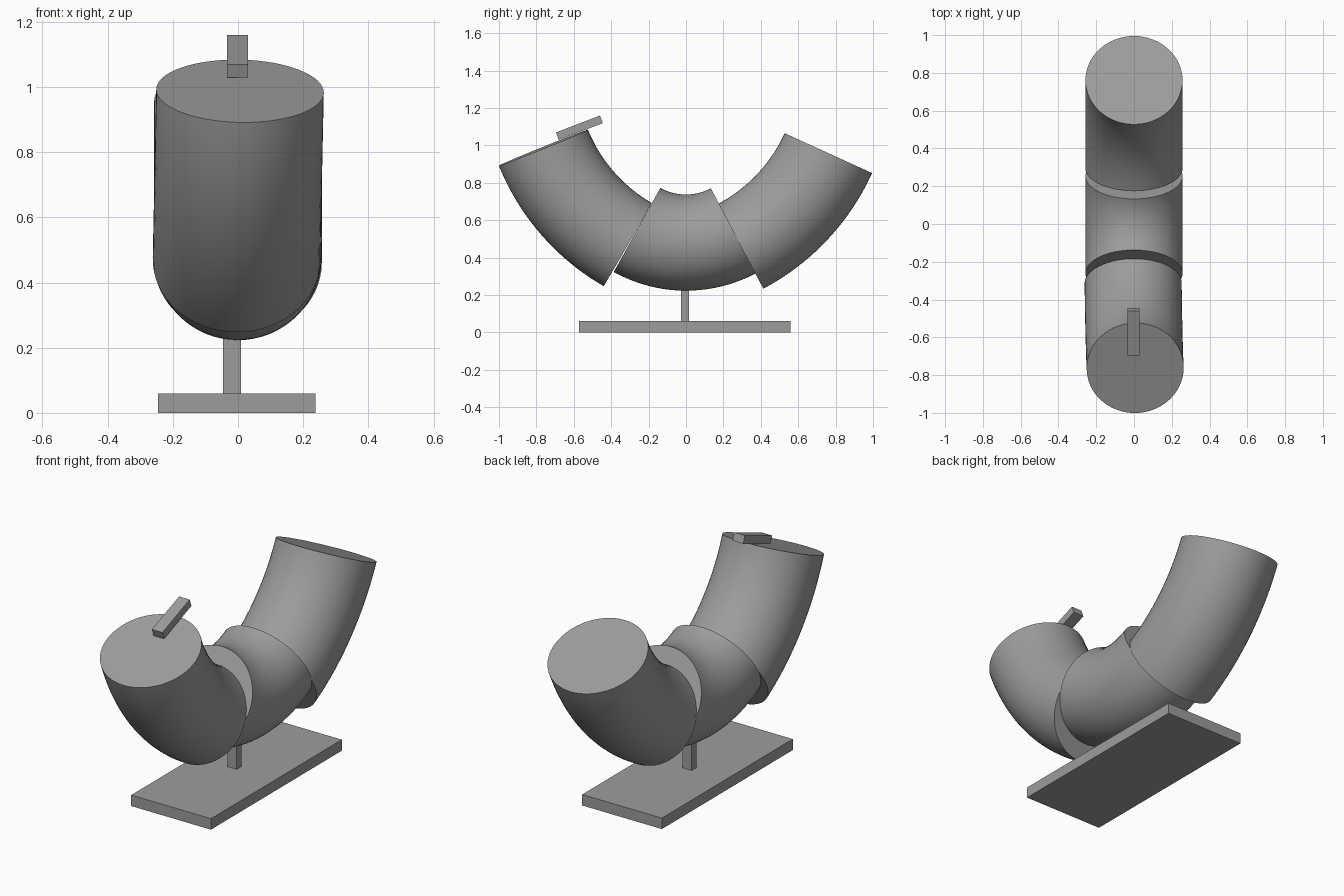
import bpy, bmesh
from math import sin, cos, pi, radians
from mathutils import Matrix, Vector

if "Cube" in bpy.data.objects:
    bpy.data.objects.remove(bpy.data.objects["Cube"])

TUBE_R = 0.257
SIDES = 64
STEPS = 20

# dark grey for every part
GREY = bpy.data.materials.new("dark_grey")
GREY.diffuse_color = (0.335, 0.335, 0.335, 1)
GREY.use_nodes = True
GREY.node_tree.nodes["Principled BSDF"].inputs["Base Color"].default_value = GREY.diffuse_color


def bent_tube(name, cy, cz, bend_r, a0, a1, roll=0.0):
    """Capped tube swept on an arc about (cy, cz); angles from straight down, + toward +y."""
    bm = bmesh.new()
    rings = []
    for i in range(STEPS + 1):
        a = radians(a0 + (a1 - a0) * i / STEPS)
        ring = []
        for k in range(SIDES):
            t = 2 * pi * k / SIDES
            d = bend_r + TUBE_R * cos(t)
            ring.append(bm.verts.new((TUBE_R * sin(t), cy + d * sin(a), cz - d * cos(a))))
        rings.append(ring)
    for r, s in zip(rings, rings[1:]):
        for k in range(SIDES):
            n = (k + 1) % SIDES
            bm.faces.new((r[k], r[n], s[n], s[k]))
    bm.faces.new(rings[0])
    bm.faces.new(rings[-1])
    bmesh.ops.recalc_face_normals(bm, faces=bm.faces)
    # slight lean about the tube's own middle
    am = radians((a0 + a1) / 2)
    pivot = Vector((0, cy + bend_r * sin(am), cz - bend_r * cos(am)))
    bmesh.ops.rotate(bm, verts=bm.verts, cent=pivot, matrix=Matrix.Rotation(radians(roll), 3, 'Y'))
    me = bpy.data.meshes.new(name)
    bm.to_mesh(me)
    bm.free()
    me.materials.append(GREY)
    ob = bpy.data.objects.new(name, me)
    bpy.context.collection.objects.link(ob)
    bpy.ops.object.select_all(action='DESELECT')
    ob.select_set(True)
    bpy.context.view_layer.objects.active = ob
    bpy.ops.object.shade_smooth_by_angle(angle=radians(30))
    return ob


def box(name, center, size, tilt=0.0):
    bpy.ops.mesh.primitive_cube_add(size=1, location=center, rotation=(radians(tilt), 0, 0))
    ob = bpy.context.object
    ob.name = name
    ob.scale = size
    ob.data.materials.append(GREY)
    return ob


# three bent body sections
bent_tube("middle_section", 0, 1.02, 0.54, -29, 28)
bent_tube("front_section", 0.214, 1.382, 1.053, -30, -68, roll=1.2)
bent_tube("rear_section", -0.206, 1.399, 1.063, 28, 65.5)

# stand
box("base_plate", (-0.004, -0.007, 0.03), (0.482, 1.13, 0.06))
box("post", (-0.018, -0.005, 0.17), (0.055, 0.042, 0.24))

# small tilted tab on the front end cap
box("tab", (-0.002, -0.57, 1.094), (0.064, 0.252, 0.043), tilt=21)
